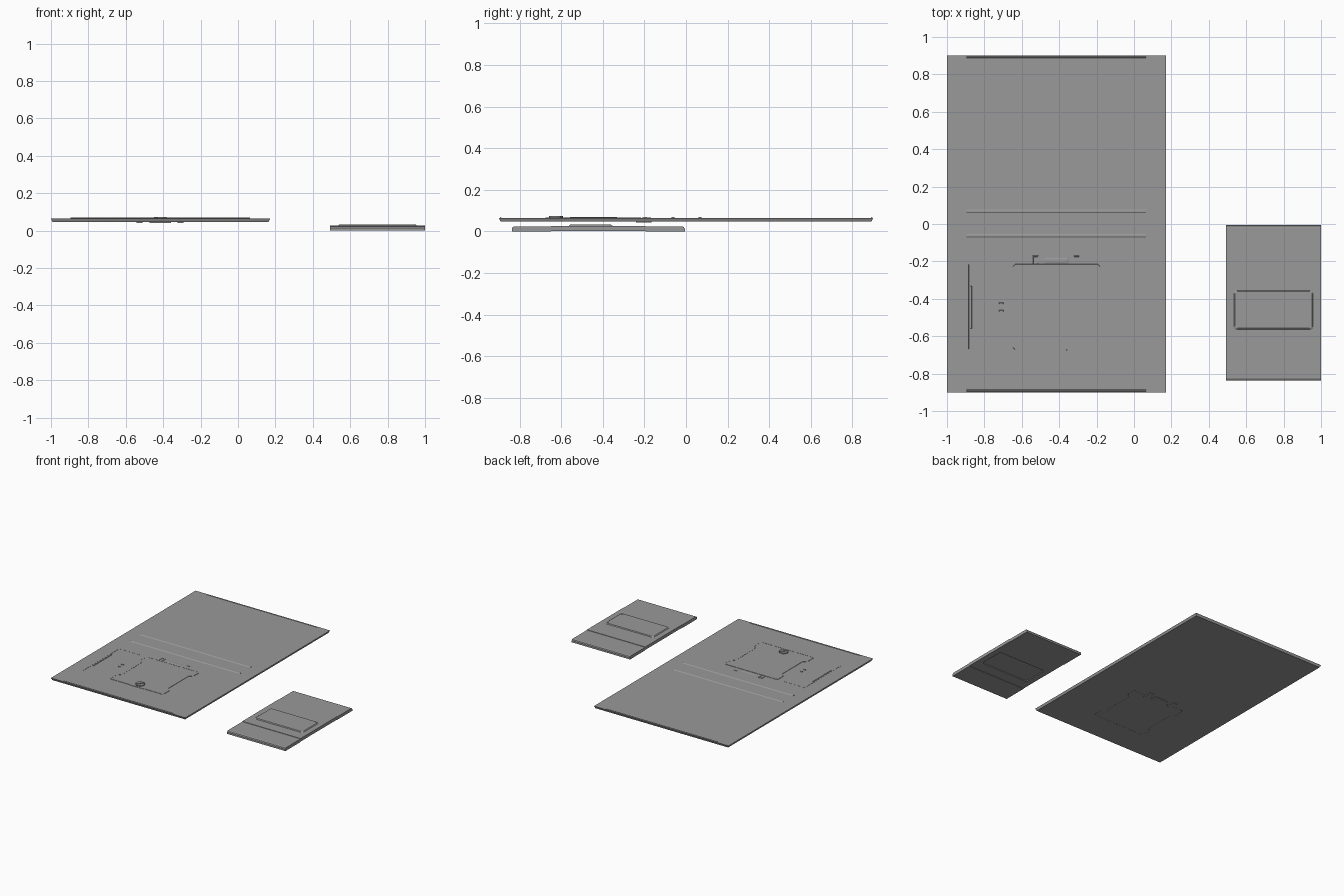
import bpy, bmesh, math

if "Cube" in bpy.data.objects:
    bpy.data.objects.remove(bpy.data.objects["Cube"])

# One mid-dark grey for every part
GREY = bpy.data.materials.new("dark_grey")
GREY.diffuse_color = (0.32, 0.32, 0.32, 1)
GREY.use_nodes = True
GREY.node_tree.nodes["Principled BSDF"].inputs["Base Color"].default_value = GREY.diffuse_color

def prism(name, pts, z0, z1, inset_bottom=0.0):
    """Extrude an xy outline between two heights (bottom may be drawn in or out)."""
    cx = (min(p[0] for p in pts) + max(p[0] for p in pts)) / 2
    cy = (min(p[1] for p in pts) + max(p[1] for p in pts)) / 2
    def draw_in(c, m):
        return c - inset_bottom * (1 if c > m else -1)
    bm = bmesh.new()
    lo = [bm.verts.new((draw_in(x, cx), draw_in(y, cy), z0)) for x, y in pts]
    hi = [bm.verts.new((x, y, z1)) for x, y in pts]
    n = len(pts)
    bm.faces.new(lo[::-1])
    bm.faces.new(hi)
    for i in range(n):
        j = (i + 1) % n
        bm.faces.new((lo[i], lo[j], hi[j], hi[i]))
    bmesh.ops.recalc_face_normals(bm, faces=bm.faces)
    me = bpy.data.meshes.new(name)
    bm.to_mesh(me)
    bm.free()
    me.materials.append(GREY)
    ob = bpy.data.objects.new(name, me)
    bpy.context.collection.objects.link(ob)
    return ob

def box(name, x0, x1, y0, y1, z0, z1, inset_bottom=0.0):
    return prism(name, [(x0, y0), (x1, y0), (x1, y1), (x0, y1)], z0, z1, inset_bottom)

def x_profile(name, pts, x0, x1):
    """Extrude a yz cross-section along x (cyclic axis swap keeps normals outward)."""
    ob = prism(name, pts, x0, x1)
    for v in ob.data.vertices:
        v.co = (v.co.z, v.co.x, v.co.y)
    return ob

def cut(target, cutter):
    m = target.modifiers.new("cut", 'BOOLEAN')
    m.operation = 'DIFFERENCE'
    m.solver = 'EXACT'
    m.object = cutter
    bpy.context.view_layer.objects.active = target
    bpy.ops.object.modifier_apply(modifier=m.name)
    bpy.data.objects.remove(cutter)

def rounded(x0, x1, y0, y1, r, seg=3):
    out = []
    for cx, cy, a in ((x1 - r, y1 - r, 0), (x0 + r, y1 - r, 90), (x0 + r, y0 + r, 180), (x1 - r, y0 + r, 270)):
        for i in range(seg + 1):
            t = math.radians(a + 90 * i / seg)
            out.append((cx + r * math.cos(t), cy + r * math.sin(t)))
    return out

BOT, TOP = 0.047, 0.065
HX = -0.415

def hatch_outline(d):
    """Waisted outline of the hatch, shrunk by d."""
    w, n, c = 0.236 - d, 0.208 - d, 0.012
    t, b = -0.212 - d, -0.675 + d
    half = [(w - c, b), (w, b + c), (w, -0.585 - d), (n, -0.558 - d),
            (n, -0.322 + d), (w, -0.295 + d), (w, t - c), (w - c, t)]
    return [(HX + x, y) for x, y in half] + [(HX - x, y) for x, y in reversed(half)]

# Large cover plate with edges drawn in underneath
plate = prism("cover_plate", [(-1, -0.9), (0.172, -0.9), (0.172, 0.9), (-1, 0.9)], BOT, TOP, 0.008)
cut(plate, prism("hatch_cutter", hatch_outline(0.007), 0, 0.2))
cut(plate, box("side_gap_cutter", -0.886, -0.880, -0.67, -0.214, 0.058, 0.2, 0.0025))
cut(plate, box("top_gap_cutter", -0.8801, -0.69, -0.220, -0.214, 0.058, 0.2, 0.0025))

# Raised ribs across the middle and lips along the ends
for i, (y0, y1) in enumerate([(0.055, 0.08), (-0.075, -0.05), (-0.898, -0.884), (0.887, 0.898)]):
    h = TOP + (0.004 if i < 2 else 0.003)
    s = (y1 - y0) * 0.36
    x_profile("cross_rib", [(y0, TOP - 0.002), (y1, TOP - 0.002), (y1 - s, h), (y0 + s, h)], -0.895, 0.065)

# Hatch panel sitting in its opening, with a sloped edge dipping into the seam
prism("hatch_panel", hatch_outline(0.008), BOT, TOP + 0.001)
box("hatch_top_tab", HX - 0.058, HX + 0.058, -0.222, -0.184, 0.042, BOT + 0.016)
box("hatch_top_bar", HX - 0.058, HX + 0.058, -0.205, -0.188, TOP + 0.001, TOP + 0.003, -0.006)
box("hatch_bottom_tab", HX - 0.055, HX + 0.055, -0.675, -0.668, TOP - 0.002, TOP + 0.002, -0.002)

# Seam around the hatch: narrow dark-sided bead
seam = prism("hatch_seam", hatch_outline(0.004), TOP - 0.006, TOP + 0.002, -0.004)
cut(seam, prism("seam_cutter", hatch_outline(0.008), 0, 0.2))

# Hatch hooks
for x in (-0.527, -0.308):
    box("hatch_hook", x - 0.016, x + 0.016, -0.24, -0.167, 0.042, BOT + 0.01)
    box("hook_cap", x - 0.012, x + 0.012, -0.175, -0.170, TOP - 0.002, TOP + 0.002, -0.004)
for x in (-0.541, -0.513):
    box("hook_arm", x - 0.002, x + 0.002, -0.212, -0.17, TOP - 0.002, TOP + 0.002, -0.002)

# Slotted turn lock
lock = prism("turn_lock", [(HX + 0.034 * math.cos(i * math.pi / 16), -0.625 + 0.034 * math.sin(i * math.pi / 16))
                           for i in range(32)], TOP - 0.004, 0.073)
a = math.radians(50)
ux, uy = math.cos(a), math.sin(a)
slot = [(HX + s * 0.05 * ux - t * 0.005 * uy, -0.625 + s * 0.05 * uy + t * 0.005 * ux)
        for s, t in ((-1, -1), (1, -1), (1, 1), (-1, 1))]
cut(lock, prism("lock_slot_cutter", slot, 0.068, 0.09))

# Side flap grip and latch bumps
box("flap_grip", -0.873, -0.869, -0.557, -0.333, TOP - 0.002, TOP + 0.003, -0.004)
for y in (-0.425, -0.465):
    box("flap_bump", -0.719, -0.701, y - 0.002, y + 0.002, TOP - 0.002, 0.069, -0.003)

# Small separate panel with softened ends and a slightly raised centre band
panel_half = [(0.416, 0), (0.416, 0.014), (0.411, 0.021), (0.402, 0.024), (0.2275, 0.024), (0.227, 0.027)]
C = -0.422
panel = x_profile("small_panel", [(C + y, z) for y, z in panel_half] +
                  [(C - y, z) for y, z in reversed(panel_half)], 0.492, 1.0)
cut(panel, box("underside_recess_cutter", 0.4, 1.1, C - 0.227, C + 0.227, -0.05, 0.003))
cut(panel, prism("pad_recess_cutter", rounded(0.54, 0.953, -0.56, -0.36, 0.015), -0.05, 0.009))

# Raised pad on the small panel with sloped edge and corner pins
prism("raised_pad", rounded(0.541, 0.951, -0.557, -0.361, 0.012), 0.026, 0.032, -0.008)
for x in (0.553, 0.939):
    for y in (-0.545, -0.373):
        prism("pad_pin", rounded(x - 0.006, x + 0.006, y - 0.006, y + 0.006, 0.005), 0.03, 0.033)
